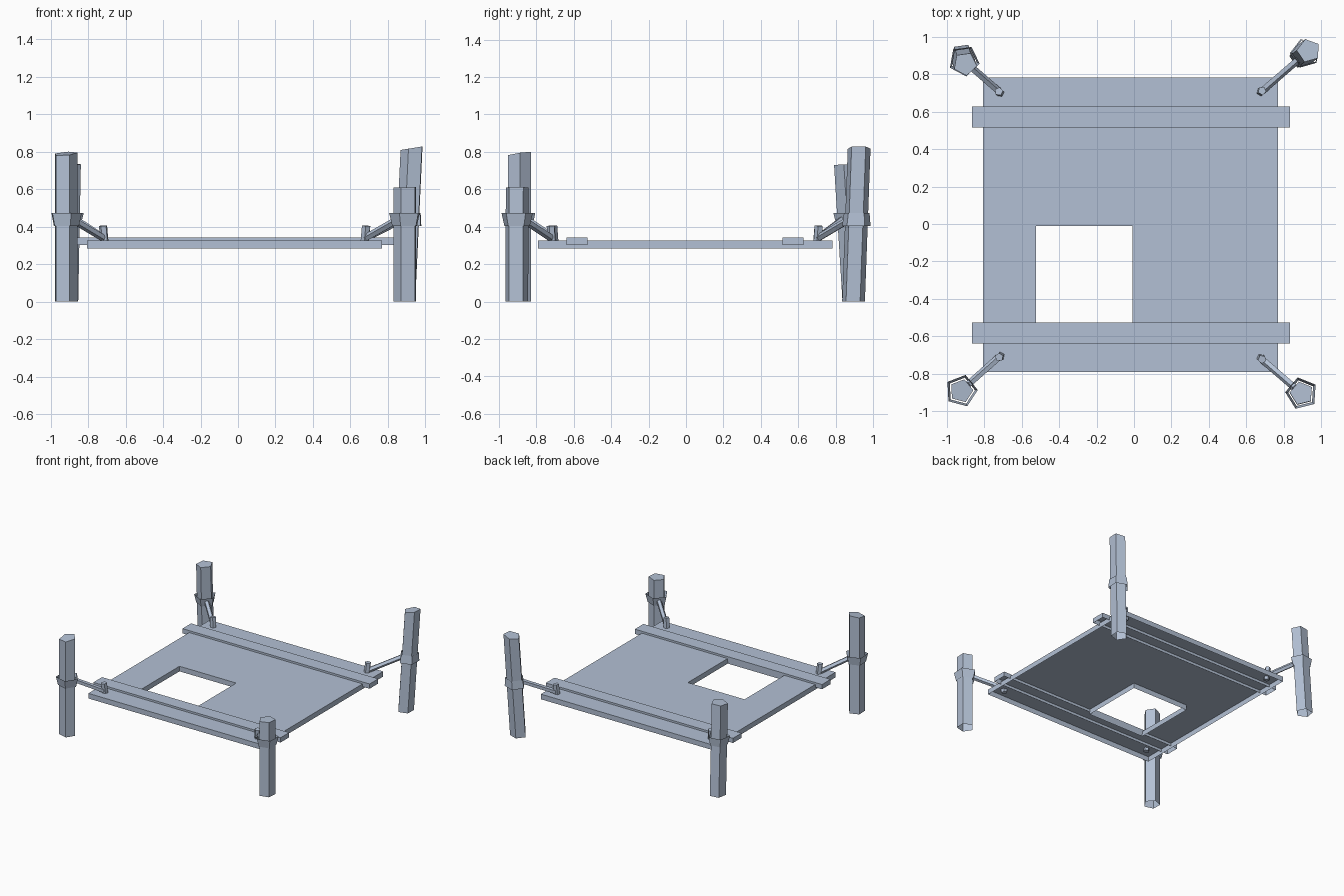
import bpy, bmesh, math
from mathutils import Vector

if "Cube" in bpy.data.objects:
    bpy.data.objects.remove(bpy.data.objects["Cube"])

paint = bpy.data.materials.new("blue_grey")
paint.diffuse_color = (0.45, 0.53, 0.66, 1)
paint.use_nodes = True
paint.node_tree.nodes["Principled BSDF"].inputs["Base Color"].default_value = paint.diffuse_color


def finish(name, bm):
    bm.normal_update()
    mesh = bpy.data.meshes.new(name)
    bm.to_mesh(mesh)
    bm.free()
    mesh.materials.append(paint)
    ob = bpy.data.objects.new(name, mesh)
    bpy.context.collection.objects.link(ob)


def pentagon(bm, centre, r, turn, slope=(0, 0)):
    """Flat ring of five points; slope tilts it in z along x and y."""
    ring = []
    for i in range(5):
        a = math.radians(turn + 72 * i)
        dx, dy = r * math.cos(a), r * math.sin(a)
        z = centre[2] + slope[0] * dx + slope[1] * dy
        ring.append(bm.verts.new((centre[0] + dx, centre[1] + dy, z)))
    return ring


def bridge(bm, low, high):
    n = len(low)
    for i in range(n):
        j = (i + 1) % n
        bm.faces.new((low[i], low[j], high[j], high[i]))


def prism(name, bottom, top, r0, r1, turn, slope=(0, 0), cap=True):
    """Five-sided sleeve, open below, optionally capped on top."""
    bm = bmesh.new()
    low = pentagon(bm, bottom, r0, turn)
    high = pentagon(bm, top, r1, turn, slope)
    bridge(bm, low, high)
    if cap:
        bm.faces.new(high)
    finish(name, bm)


def rod(name, start, end, r):
    """Closed five-sided bar between two points."""
    bm = bmesh.new()
    a, b = Vector(start), Vector(end)
    rot = (b - a).to_track_quat('Z', 'Y')
    rings = []
    for p in (a, b):
        rings.append([bm.verts.new(p + rot @ Vector((r * math.cos(t), r * math.sin(t), 0)))
                      for t in (math.tau * i / 5 for i in range(5))])
    bridge(bm, *rings)
    bm.faces.new(rings[1])
    bm.faces.new(rings[0][::-1])
    finish(name, bm)


def slab(name, xs, ys, z0, z1, skip=()):
    """Grid of top cells with rim walls, open below; skipped cells become holes."""
    bm = bmesh.new()
    for i in range(len(xs) - 1):
        for j in range(len(ys) - 1):
            if (i, j) in skip:
                continue
            bm.faces.new([bm.verts.new((x, y, z1)) for x, y in (
                (xs[i], ys[j]), (xs[i + 1], ys[j]),
                (xs[i + 1], ys[j + 1]), (xs[i], ys[j + 1]))])
    bmesh.ops.remove_doubles(bm, verts=bm.verts, dist=1e-4)
    rim = [e for e in bm.edges if e.is_boundary]
    walls = bmesh.ops.extrude_edge_only(bm, edges=rim)["geom"]
    for v in walls:
        if isinstance(v, bmesh.types.BMVert):
            v.co.z = z0
    bmesh.ops.recalc_face_normals(bm, faces=bm.faces)
    if max(bm.faces, key=lambda f: f.calc_center_median().z).normal.z < 0:
        bmesh.ops.reverse_faces(bm, faces=bm.faces)
    finish(name, bm)


# Platform with a square hatch opening
slab("platform", (-0.805, -0.524, -0.009, 0.77), (-0.791, -0.529, -0.011, 0.783),
     0.284, 0.326, skip={(1, 1)})

# Cross beams
slab("front_beam", (-0.866, 0.834), (-0.639, -0.527), 0.303, 0.342)
slab("back_beam", (-0.866, 0.834), (0.516, 0.628), 0.303, 0.342)

# Corners: post base, post top, turn, top slope, band radii (low, high), peg position
corners = {
    "front_left": ((-0.922, -0.891, 0), (-0.922, -0.891, 0.79), 3, (0.08, 0.15),
                   (0.073, 0.088), (-0.714, -0.706)),
    "front_right": ((0.895, -0.906, 0), (0.895, -0.904, 0.61), 32, (0.03, 0.0),
                    (0.072, 0.088), (0.678, -0.717)),
    "back_left": ((-0.916, 0.9, 0), (-0.902, 0.855, 0.732), -10, (0.03, 0.04),
                  (0.07, 0.084), (-0.716, 0.702)),
    "back_right": ((0.893, 0.895, 0), (0.932, 0.925, 0.82), 34, (0.16, 0.0),
                   (0.08, 0.072), (0.678, 0.706)),
}
for side, (base, top, turn, slope, radii, peg) in corners.items():
    prism(side + "_post", base, top, 0.064, 0.064, turn, slope)
    # Flared band wrapped around the post
    b, t = Vector(base), Vector(top)
    low, high = b.lerp(t, 0.405 / t.z), b.lerp(t, 0.472 / t.z)
    prism(side + "_band", low, high, radii[0], radii[1], turn, cap=False)
    # Peg leaning towards the post, with a tie bar from the band
    out = Vector((b.x - peg[0], b.y - peg[1], 0)).normalized()
    foot = Vector((peg[0], peg[1], 0.30)) - out * 0.004
    rod(side + "_peg", foot, foot + Vector((0, 0, 0.105)) + out * 0.012, 0.023)
    mid = b.lerp(t, 0.43 / t.z)
    start = mid - out * 0.05
    rod(side + "_tie", (start.x, start.y, 0.44), (peg[0] + out.x * 0.01, peg[1] + out.y * 0.01, 0.342), 0.02)
